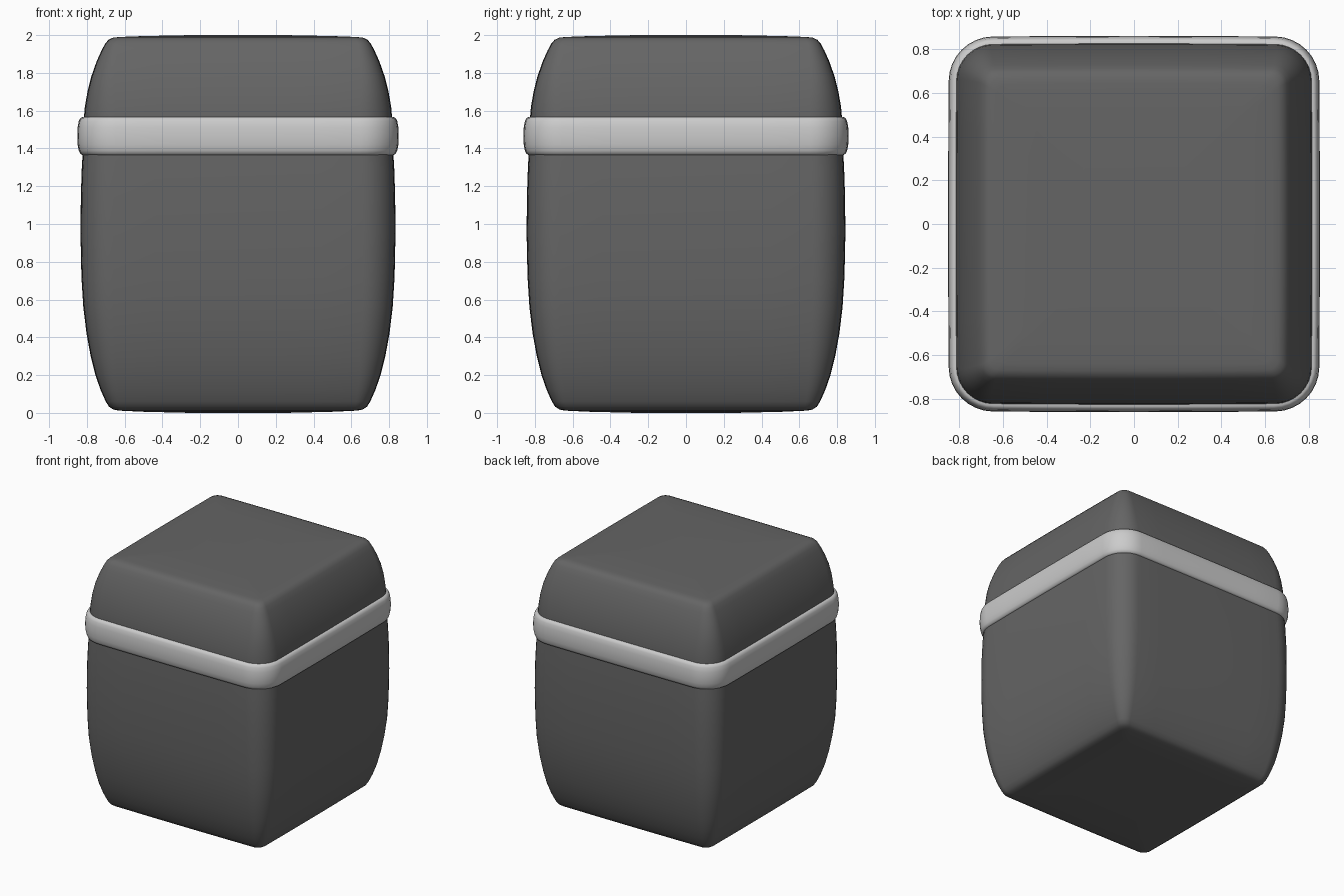
import bpy, bmesh
from math import sin, cos, pi

if "Cube" in bpy.data.objects:
    bpy.data.objects.remove(bpy.data.objects["Cube"])

DEPTH_EXTRA = 0.01   # the box is slightly deeper than wide
CORNER, SIDE = 8, 6  # segments per corner and per side


def ring_points(h, r, z):
    """Rounded square with faintly bulging sides, half width h, corner radius r."""
    hx, hy = h, h + DEPTH_EXTRA
    pts = []
    for q in range(4):
        sx, sy = ((1, 1), (-1, 1), (-1, -1), (1, -1))[q]
        for i in range(CORNER + 1):
            a = q * pi / 2 + i / CORNER * pi / 2
            pts.append((sx * (hx - r) + r * cos(a), sy * (hy - r) + r * sin(a)))
        nx, ny = ((-1, 1), (-1, -1), (1, -1), (1, 1))[q]
        a = (q + 1) * pi / 2
        end = (nx * (hx - r) + r * cos(a), ny * (hy - r) + r * sin(a))
        start = pts[-1]
        for i in range(1, SIDE):
            t = i / SIDE
            pts.append(tuple(s + (e - s) * t for s, e in zip(start, end)))
    out = []
    for x, y in pts:
        bx = 1 - 0.006 * (y / hy) ** 2
        by = 1 - 0.006 * (x / hx) ** 2
        out.append((x * bx, y * by, z))
    return out


def loft(name, profile, shade, closed=False, cap=None):
    """Skin the (z, half width, corner radius) rings into one object."""
    bm = bmesh.new()
    rings = [[bm.verts.new(p) for p in ring_points(h, r, z)] for z, h, r in profile]
    n = len(rings[0])
    pairs = list(zip(rings, rings[1:])) + ([(rings[-1], rings[0])] if closed else [])
    for a, b in pairs:
        for i in range(n):
            j = (i + 1) % n
            bm.faces.new((a[i], a[j], b[j], b[i]))
    if cap is not None:
        bm.faces.new(rings[cap])
    bmesh.ops.recalc_face_normals(bm, faces=bm.faces)
    mesh = bpy.data.meshes.new(name)
    bm.to_mesh(mesh)
    bm.free()
    obj = bpy.data.objects.new(name, mesh)
    bpy.context.collection.objects.link(obj)
    mesh.materials.append(shade)
    bpy.ops.object.select_all(action='DESELECT')
    obj.select_set(True)
    bpy.context.view_layer.objects.active = obj
    bpy.ops.object.shade_smooth_by_angle(angle=pi / 3)
    return obj


def material(name, v):
    m = bpy.data.materials.new(name)
    m.diffuse_color = (v, v, v, 1)
    m.use_nodes = True
    m.node_tree.nodes["Principled BSDF"].inputs["Base Color"].default_value = m.diffuse_color
    return m


dark = material("dark_grey", 0.13)
light = material("light_grey", 0.6)

# lower box, tapering to a softly domed base
loft("box_body", [
    (0.0, 0.25, 0.02), (0.006, 0.5, 0.03), (0.012, 0.63, 0.04), (0.018, 0.66, 0.05),
    (0.033, 0.683, 0.06), (0.06, 0.70, 0.07), (0.12, 0.727, 0.09), (0.2, 0.755, 0.11),
    (0.3, 0.78, 0.13), (0.42, 0.802, 0.145), (0.56, 0.819, 0.155), (0.72, 0.829, 0.165),
    (0.95, 0.834, 0.17), (1.15, 0.832, 0.17), (1.3, 0.827, 0.17), (1.38, 0.822, 0.17),
    (1.47, 0.818, 0.17)], dark, cap=0)

# lid, curving in to a flat, softly domed top
loft("lid", [
    (1.47, 0.818, 0.17), (1.56, 0.816, 0.165), (1.62, 0.811, 0.16), (1.7, 0.797, 0.14),
    (1.78, 0.777, 0.12), (1.86, 0.749, 0.10), (1.92, 0.722, 0.08), (1.955, 0.703, 0.065),
    (1.975, 0.686, 0.055), (1.986, 0.663, 0.05), (1.99, 0.63, 0.04), (1.995, 0.5, 0.03),
    (2.0, 0.25, 0.02)], dark, cap=-1)

# raised band around the seam
loft("seam_band", [
    (1.366, 0.795, 0.15), (1.366, 0.825, 0.18), (1.372, 0.835, 0.19), (1.388, 0.843, 0.197),
    (1.42, 0.849, 0.20), (1.466, 0.851, 0.20), (1.512, 0.849, 0.20), (1.545, 0.843, 0.197),
    (1.56, 0.835, 0.19), (1.566, 0.825, 0.18), (1.566, 0.795, 0.15)], light, closed=True)
